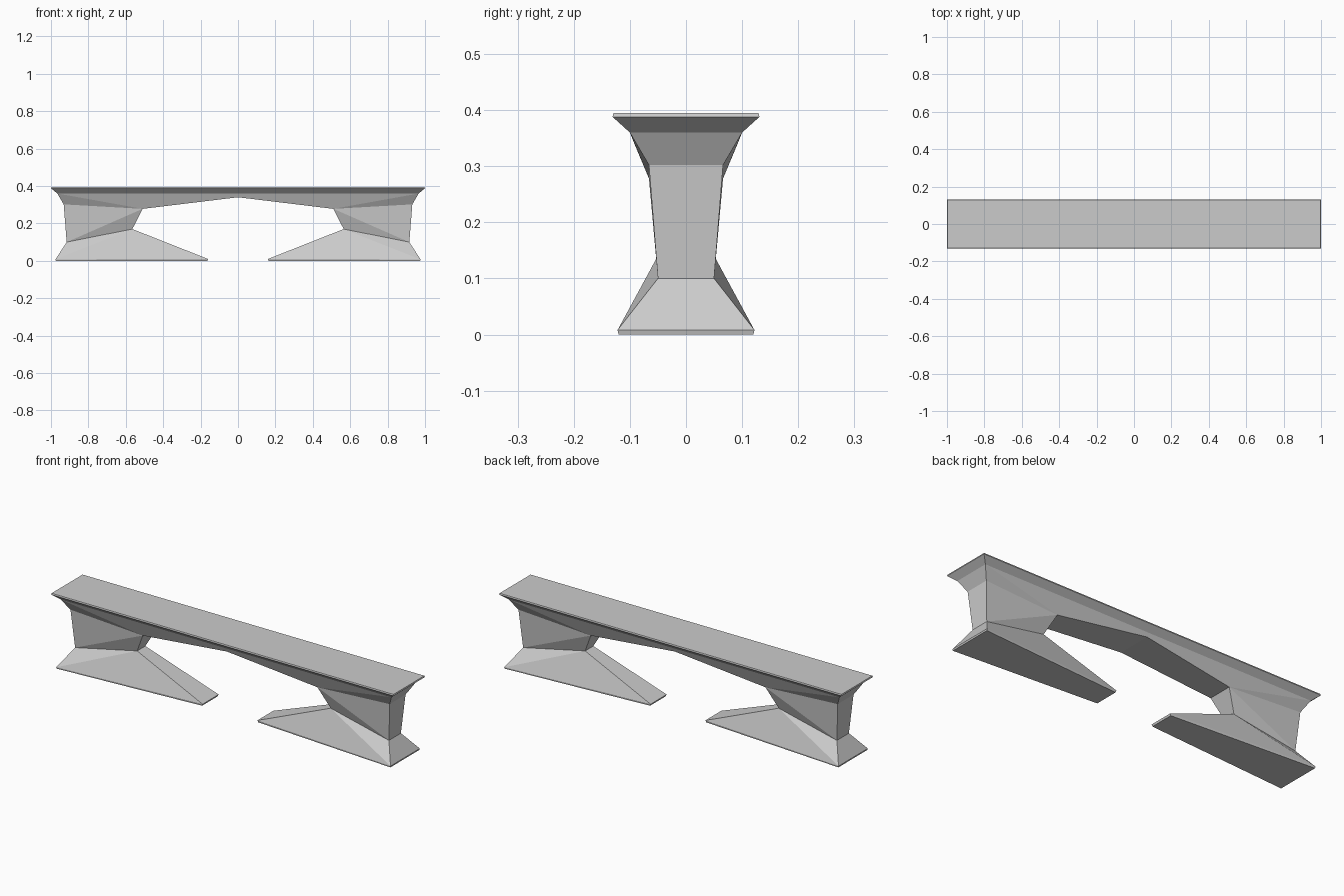
import bpy, bmesh

if "Cube" in bpy.data.objects:
    bpy.data.objects.remove(bpy.data.objects["Cube"])

# Corner points of one quarter: (x, half depth, z)
P = {
    # deck slab
    't0': (0, .129, .395), 't1': (.998, .129, .395),
    'e0': (0, .131, .388), 'e1': (1.0, .131, .388),
    # chamfer under the slab
    'b0': (0, .100, .360), 'b1': (.966, .100, .360),
    # beam underside and top of leg
    'c0': (0, .092, .340), 'c1': (.510, .066, .278), 'c2': (.932, .066, .302),
    # waist where leg meets foot
    'd1': (.565, .034, .170), 'd2': (.916, .050, .100),
    # tapered foot
    'f1': (.160, .067, .010), 'f2': (.976, .122, .008),
    'g1': (.164, .065, 0), 'g2': (.974, .120, 0),
}

# Front panels, from the deck down to the foot
PANELS = [
    't0 t1 e1 e0', 'e0 e1 b1 b0',
    'b0 b1 c1 c0', 'b1 c2 c1',
    'c1 c2 d2', 'c1 d2 d1',
    'd1 d2 f2', 'd1 f2 f1', 'f1 f2 g2 g1',
]

bm = bmesh.new()
front = {k: bm.verts.new((x, -y, z)) for k, (x, y, z) in P.items()}
back = {k: bm.verts.new((x, y, z)) for k, (x, y, z) in P.items()}
twin = {front[k]: back[k] for k in P}

# Front side
for panel in PANELS:
    bm.faces.new([front[k] for k in panel.split()])
rim = [e for e in bm.edges if e.is_boundary and any(v.co.x > 0 for v in e.verts)]

# Back side
for panel in PANELS:
    bm.faces.new([back[k] for k in reversed(panel.split())])

# Top, ends, underside and inner leg faces bridge front to back
for e in rim:
    a, b = e.verts
    bm.faces.new((a, b, twin[b], twin[a]))

bmesh.ops.recalc_face_normals(bm, faces=bm.faces)

# Other end of the model: mirrored half
half = bm.faces[:]
dup = bmesh.ops.duplicate(bm, geom=bm.verts[:] + bm.edges[:] + half)
for v in [g for g in dup['geom'] if isinstance(g, bmesh.types.BMVert)]:
    v.co.x *= -1
bmesh.ops.remove_doubles(bm, verts=bm.verts, dist=1e-5)
bmesh.ops.recalc_face_normals(bm, faces=bm.faces)

mesh = bpy.data.meshes.new("bridge_bench")
bm.to_mesh(mesh)
bm.free()
bench = bpy.data.objects.new("bridge_bench", mesh)
bpy.context.collection.objects.link(bench)
